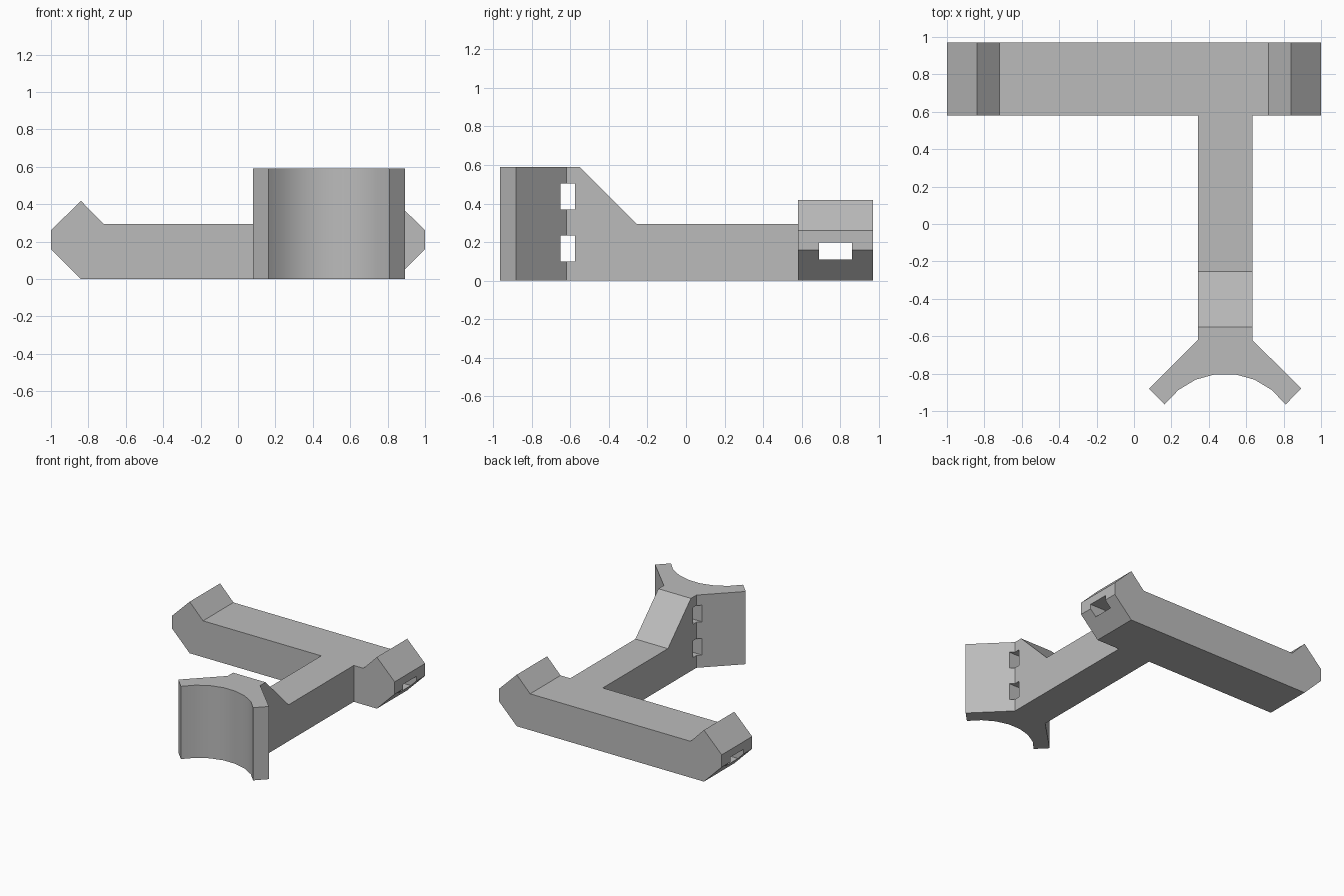
import bpy, bmesh, math
from mathutils import Vector

cube = bpy.data.objects.get("Cube")
if cube:
    bpy.data.objects.remove(cube, do_unlink=True)

grey = bpy.data.materials.new("plain grey")
grey.use_nodes = True
GREY = (0.5, 0.5, 0.5, 1)
grey.diffuse_color = GREY
grey.node_tree.nodes["Principled BSDF"].inputs["Base Color"].default_value = GREY


def prism(name, outline, axis, low, high):
    """Extrude a flat outline along an axis; outline uses the other two axes in order."""
    def place(p):
        coords = list(p)
        coords.insert(axis, low)
        return coords

    bm = bmesh.new()
    face = bm.faces.new([bm.verts.new(place(p)) for p in outline])
    new = bmesh.ops.extrude_face_region(bm, geom=[face])["geom"]
    shift = Vector((0, 0, 0))
    shift[axis] = high - low
    bmesh.ops.translate(bm, vec=shift, verts=[v for v in new if isinstance(v, bmesh.types.BMVert)])
    bmesh.ops.recalc_face_normals(bm, faces=bm.faces)
    mesh = bpy.data.meshes.new(name)
    bm.to_mesh(mesh)
    bm.free()
    mesh.materials.append(grey)
    obj = bpy.data.objects.new(name, mesh)
    bpy.context.collection.objects.link(obj)
    return obj


def combine(target, other, operation):
    """Apply a boolean and drop the helper."""
    mod = target.modifiers.new(operation.lower(), 'BOOLEAN')
    mod.operation = operation
    mod.solver = 'EXACT'
    mod.object = other
    bpy.context.view_layer.objects.active = target
    bpy.ops.object.modifier_apply(modifier=mod.name)
    bpy.data.objects.remove(other, do_unlink=True)


def slot(name, y0, y1, z0, z1):
    return prism(name, [(y0, z0), (y1, z0), (y1, z1), (y0, z1)], 0, -1.2, 1.2)


# Crossbar with chamfered, raised ends
half = [(0.84, 0), (1, 0.16), (1, 0.26), (0.84, 0.418), (0.72, 0.295)]
bar = prism("bracket", half + [(-x, z) for x, z in reversed(half)], 1, 0.58, 0.97)

# Arm and forked cradle in plan, mirrored about the arm centre
ARM_X, RADIUS, ARC_Y, SPREAD, STEPS = 0.487, 0.4, -1.2, math.radians(54), 7
side = [(0.146, 0.62), (0.146, -0.62), (0.407, -0.88)]
angles = [SPREAD * (1 - 2 * i / STEPS) for i in range(STEPS + 1)]
arc = [(RADIUS * math.sin(a), ARC_Y + RADIUS * math.cos(a)) for a in angles]
plan = side + arc + [(-x, y) for x, y in reversed(side)]
arm = prism("arm", [(ARM_X + x, y) for x, y in plan], 2, 0, 0.59)

# Lower the arm behind the cradle, with a sloped shoulder
relief = [(-0.255, 0.295), (1, 0.295), (1, 0.8), (-0.76, 0.8)]
combine(arm, prism("relief_cutter", relief, 0, 0, 1), 'DIFFERENCE')
combine(bar, arm, 'UNION')

# Strap slots through the cradle and a channel along the crossbar
for z in (0.1, 0.37):
    combine(bar, slot("strap_cutter", -0.65, -0.575, z, z + 0.135), 'DIFFERENCE')
combine(bar, slot("channel_cutter", 0.69, 0.86, 0.11, 0.198), 'DIFFERENCE')

# Smooth cradle curve, crisp edges elsewhere
bpy.ops.object.select_all(action='DESELECT')
bar.select_set(True)
bpy.context.view_layer.objects.active = bar
bpy.ops.object.shade_smooth_by_angle(angle=math.radians(25))
